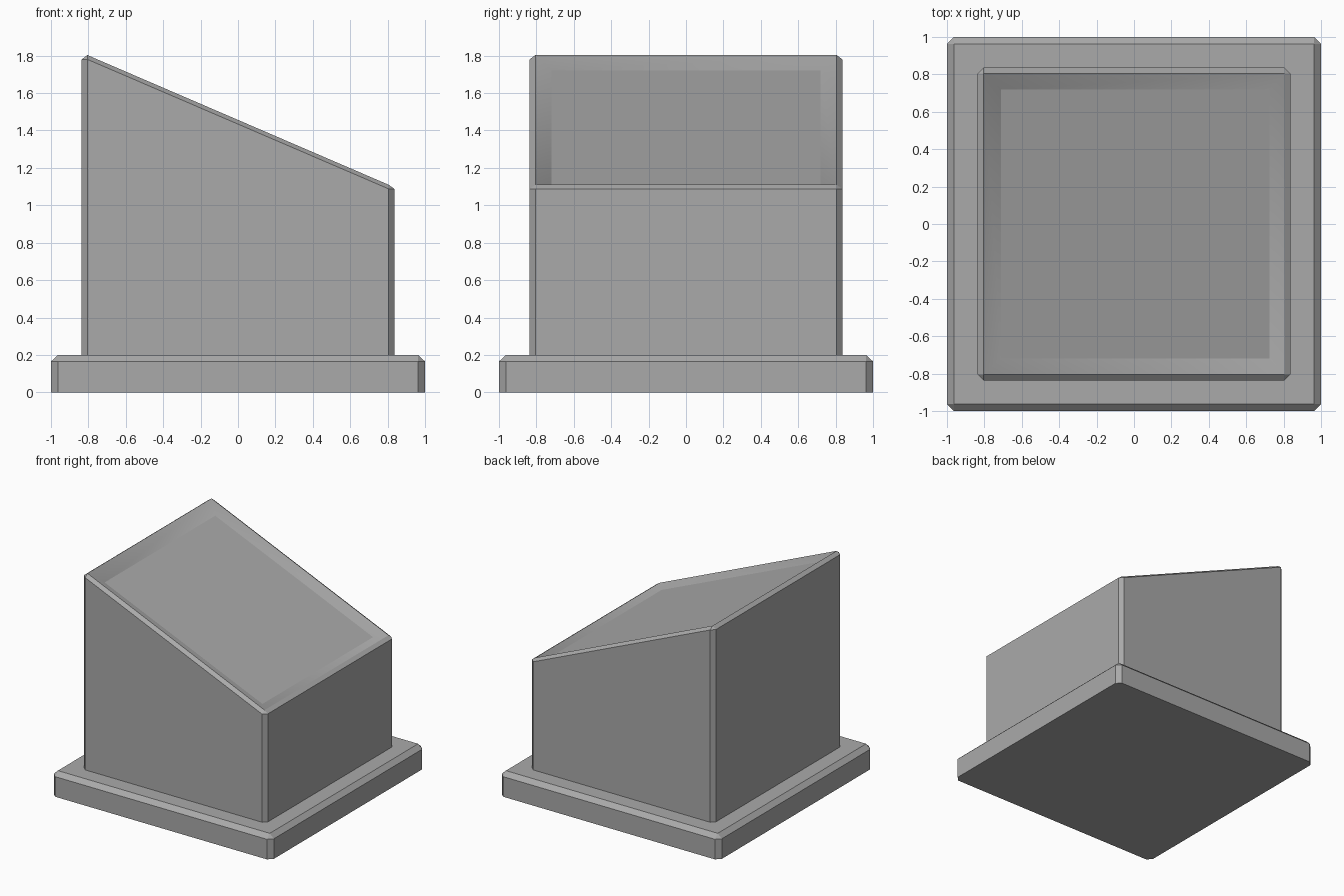
import bpy, bmesh

if "Cube" in bpy.data.objects:
    bpy.data.objects.remove(bpy.data.objects["Cube"])

grey = bpy.data.materials.new("mid grey")
grey.diffuse_color = (0.4, 0.4, 0.4, 1)
grey.use_nodes = True
grey.node_tree.nodes["Principled BSDF"].inputs["Base Color"].default_value = grey.diffuse_color


def octagon(r, c, z_left, z_right):
    """Square outline of half-width r with corners cut back to c."""
    pts = [(r, -c), (r, c), (c, r), (-c, r), (-r, c), (-r, -c), (-c, -r), (c, -r)]
    return [(x, y, z_right if x > 0 else z_left) for x, y in pts]


def rectangle(x0, x1, h, z_left, z_right):
    return [(x1, -h, z_right), (x1, h, z_right), (x0, h, z_left), (x0, -h, z_left)]


def chamfered_block(name, bottom, shoulder, top, recess=None):
    bm = bmesh.new()
    lo, mid, cap = ([bm.verts.new(p) for p in ring] for ring in (bottom, shoulder, top))
    bm.faces.new(lo[::-1])
    for i in range(8):
        j = (i + 1) % 8
        f = bm.faces.new((lo[i], lo[j], mid[j], mid[i]))
        f.smooth = False
    # chamfer strip and corner triangles around the top
    for k in range(4):
        a, b, n = mid[2 * k], mid[2 * k + 1], mid[(2 * k + 2) % 8]
        c, d = cap[k], cap[(k + 1) % 4]
        bm.faces.new((a, b, d, c))
        bm.faces.new((b, n, d))
    if recess:
        # shallow sloping dish, walls blended into each other
        floor = [bm.verts.new(p) for p in recess]
        for k in range(4):
            j = (k + 1) % 4
            f = bm.faces.new((cap[k], cap[j], floor[j], floor[k]))
            f.smooth = True
        lid = bm.faces.new(floor)
        for v in (cap, floor):
            for k in range(4):
                bm.edges.get((v[k], v[(k + 1) % 4])).smooth = False
    else:
        bm.faces.new(cap)
    bm.normal_update()
    mesh = bpy.data.meshes.new(name)
    bm.to_mesh(mesh)
    bm.free()
    mesh.materials.append(grey)
    ob = bpy.data.objects.new(name, mesh)
    bpy.context.collection.objects.link(ob)


# low plinth
chamfered_block("base_plinth",
                octagon(1.0, 0.963, 0, 0),
                octagon(1.0, 0.963, 0.165, 0.165),
                rectangle(-0.963, 0.963, 0.963, 0.2, 0.2))

# wedge body with slanted, slightly dished top
chamfered_block("slanted_body",
                octagon(0.836, 0.805, 0.19, 0.19),
                octagon(0.836, 0.805, 1.78, 1.088),
                rectangle(-0.805, 0.805, 0.805, 1.803, 1.11),
                rectangle(-0.71, 0.725, 0.718, 1.72, 1.106))
